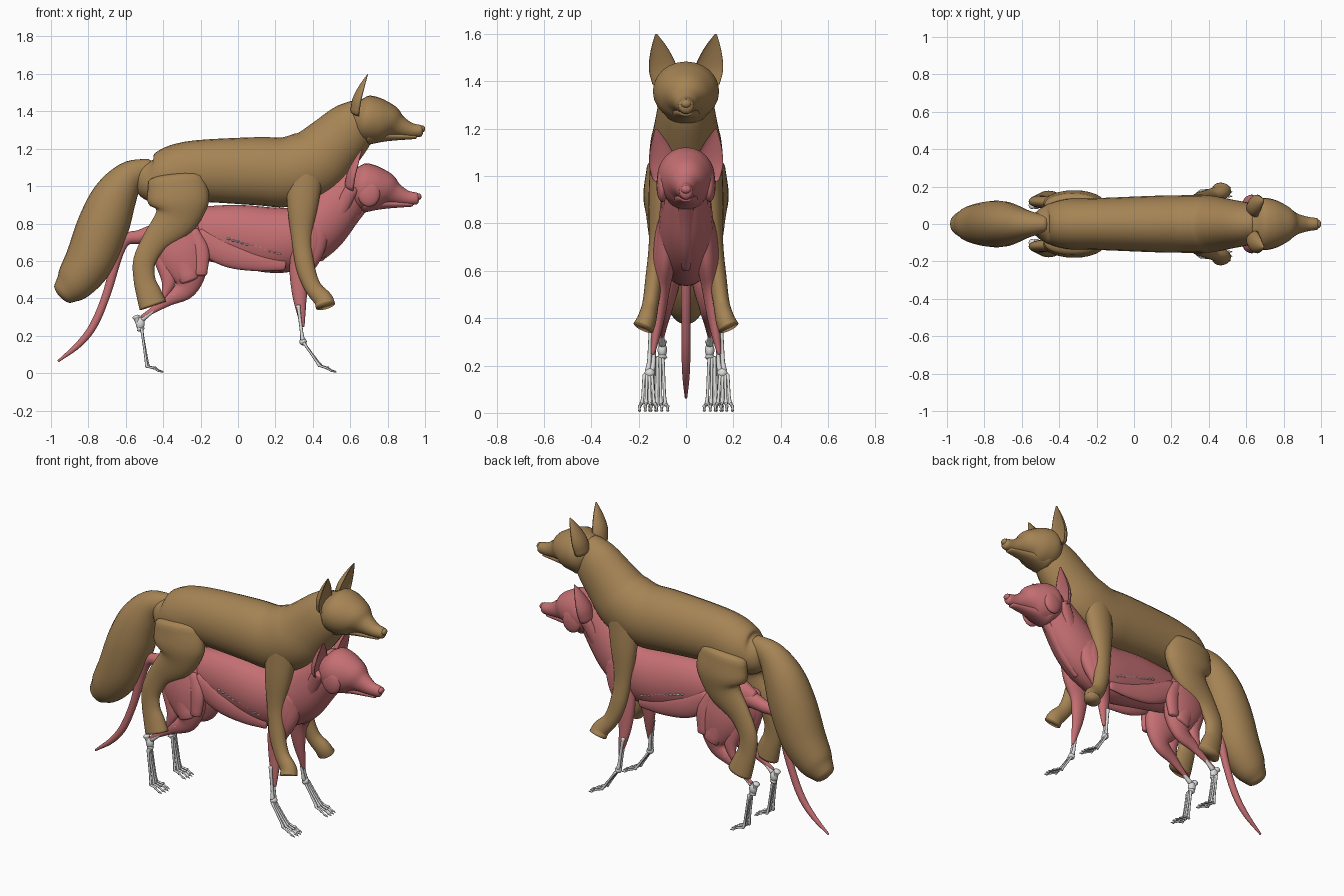
import bpy, bmesh, math, random
from mathutils import Vector

random.seed(4)
if "Cube" in bpy.data.objects:
    bpy.data.objects.remove(bpy.data.objects["Cube"])


def material(name, *rgb):
    mat = bpy.data.materials.new(name)
    mat.use_nodes = True
    mat.diffuse_color = (*rgb, 1)
    mat.node_tree.nodes["Principled BSDF"].inputs["Base Color"].default_value = (*rgb, 1)
    return mat


FUR = material("brown fur", .38, .23, .09)
MUSCLE = material("red muscle", .56, .16, .17)
BONE = material("pale bone", .72, .72, .71)


def finish(bm, name, mat):
    bmesh.ops.recalc_face_normals(bm, faces=bm.faces)
    mesh = bpy.data.meshes.new(name)
    bm.to_mesh(mesh)
    bm.free()
    mesh.materials.append(mat)
    mesh.shade_smooth()
    part = bpy.data.objects.new(name, mesh)
    bpy.context.collection.objects.link(part)
    return part


def mix(pair, t):
    return pair[0] + (pair[1] - pair[0]) * t


def spline(points, steps):
    """Smooth curve through every point, radius included."""
    p = [Vector(q) for q in points]
    p = [p[0] * 2 - p[1]] + p + [p[-1] * 2 - p[-2]]
    curve = []
    for a, b, c, d in zip(p, p[1:], p[2:], p[3:]):
        for k in range(steps):
            t = k / steps
            curve.append(b + ((c - a) * t + (a * 2 - b * 5 + c * 4 - d) * t * t
                              + (b * 3 - a - c * 3 + d) * t ** 3) / 2)
    return curve + [p[-2]]


def loft(name, mat, rings, sides, scoop):
    """Skin elliptical rings given as centre, direction, half width, half depth."""
    bm = bmesh.new()
    loops = []
    for centre, along, wide, deep in rings:
        across = (Vector((0, 1, 0)) - along * along.y).normalized()
        up = along.cross(across)
        loop = []
        for k in range(sides):
            angle = math.tau * k / sides
            rise = math.sin(angle)
            if rise < 0:
                rise *= scoop
            loop.append(bm.verts.new(centre + across * wide * math.cos(angle) + up * deep * rise))
        loops.append(loop)
    for a, b in zip(loops, loops[1:]):
        for k in range(sides):
            bm.faces.new((a[k - 1], a[k], b[k], b[k - 1]))
    bm.faces.new(loops[0])
    bm.faces.new(loops[-1])
    finish(bm, name, mat)


def sides_of(y):
    """Parts off the midline come in mirrored pairs."""
    return (("near_", -1), ("far_", 1)) if any(y) else (("", 1),)


def limb(name, mat, points, y=(0, 0), flat=(1, 1), shift=(0, 0), sides=24, steps=5,
         flat_end=False, scoop=1):
    """Tube through points of x, z, radius; y and width ratio change evenly along it."""
    path = spline(points, steps)
    last = len(path) - 1
    for label, mirror in sides_of(y):
        pos = [Vector((q.x + shift[0], mirror * mix(y, i / last), q.y + shift[1]))
               for i, q in enumerate(path)]
        rings = []
        for i, q in enumerate(path):
            along = (pos[min(i + 1, last)] - pos[max(i - 1, 0)]).normalized()
            deep = max(q.z, .001)
            rings.append((pos[i], along, deep * mix(flat, i / last), deep))

        def dome(ring, sign):
            centre, along, wide, deep = ring
            return [(centre + along * sign * min(wide, deep) * math.sin(a) / 2, along,
                     wide * math.cos(a), deep * math.cos(a)) for a in (.5, .9, 1.2, 1.4)]

        end = [] if flat_end else dome(rings[-1], 1)
        loft(label + name, mat, dome(rings[0], -1)[::-1] + rings + end, sides, scoop)


def ball(name, mat, x, y, z, size):
    for label, mirror in sides_of([y]):
        bm = bmesh.new()
        bmesh.ops.create_uvsphere(bm, u_segments=16, v_segments=10, radius=1)
        part = finish(bm, label + name, mat)
        part.location = x, y * mirror, z
        part.scale = size


def head(name, mat, eye_mat, wide, shift, ear_shift):
    """Skull with muzzle, lower jaw, nose, eyes and hollow ears."""
    dx, dz = shift
    limb(name + "_skull", mat, [(.63, 1.37, .09), (.68, 1.36, .125), (.75, 1.35, .12), (.81, 1.34, .095),
                                (.86, 1.32, .06), (.92, 1.3, .04), (.975, 1.295, .032)],
         flat=(1.13 * wide, wide), shift=shift)
    limb(name + "_lower_jaw", mat, [(.7, 1.28, .06), (.8, 1.27, .03), (.95, 1.264, .012)],
         flat=(1.6 * wide, 2 * wide), shift=shift)
    ball(name + "_nose", mat, .985 + dx, 0, 1.306 + dz, (.016, .022, .018))
    eye_y = .073 * wide
    ball(name + "_eye", eye_mat, .822 + dx, eye_y, 1.372 + dz, (.013, .012, .011))
    for edge in (-.013, .013):
        limb(name + "_eyelid", mat, [(.797, 1.374, .004), (.822, 1.373 + edge, .005), (.844, 1.366, .004)],
             y=(eye_y + .01, eye_y - .01), shift=shift, sides=8)
    limb(name + "_ear", mat, [(.65, 1.4, .05), (.66, 1.46, .048), (.677, 1.53, .03), (.695, 1.597, .004)],
         y=(.086, .126), flat=(1.15, 1.35), shift=ear_shift, scoop=-.35)


# Outer coat: torso and neck, tail, head, legs
limb("coat_torso", FUR, [(-.52, 1.06, .075), (-.46, 1.04, .125), (-.36, 1.05, .16), (-.22, 1.08, .165),
                         (.1, 1.08, .182), (.26, 1.075, .187), (.4, 1.12, .187), (.5, 1.21, .165),
                         (.6, 1.31, .142), (.67, 1.37, .11)], flat=(.85, .8))
limb("coat_tail", FUR, [(-.47, 1.1, .05), (-.58, 1.05, .085), (-.66, .94, .12), (-.72, .79, .138),
                        (-.79, .61, .132), (-.87, .49, .108), (-.93, .43, .07)], flat=(.9, .9))
head("coat_head", FUR, FUR, 1, (0, 0), (0, 0))
limb("coat_hind_leg", FUR, [(-.33, 1.04, .15), (-.32, .92, .165), (-.34, .82, .115), (-.44, .71, .072),
                            (-.5, .6, .06), (-.5, .5, .058), (-.475, .42, .068), (-.455, .36, .074)],
     y=(.105, .13), flat=(.4, .65), flat_end=True)
limb("coat_foreleg", FUR, [(.36, 1.08, .1), (.345, .9, .083), (.34, .72, .054), (.36, .57, .05),
                           (.4, .46, .045), (.455, .395, .05), (.468, .36, .053)],
     y=(.09, .18), flat=(.6, .85), flat_end=True)

# Muscle body: torso and neck, tail, head, legs
limb("muscle_torso", MUSCLE, [(-.46, .76, .05), (-.36, .76, .1), (-.2, .75, .14), (0, .735, .165),
                              (.2, .71, .175), (.33, .73, .165), (.44, .8, .155), (.54, .91, .135),
                              (.62, 1, .11), (.67, 1.01, .08)], flat=(.65, .8))
limb("muscle_tail", MUSCLE, [(-.4, .76, .055), (-.52, .73, .038), (-.62, .69, .03), (-.7, .43, .022),
                             (-.77, .26, .021), (-.85, .155, .017), (-.96, .065, .006)], flat=(.9, .9))
head("muscle_head", MUSCLE, BONE, .87, (-.02, -.362), (-.03, -.4))
limb("muscle_hind_leg", MUSCLE, [(-.33, .78, .12), (-.31, .66, .14), (-.275, .54, .11), (-.285, .45, .06),
                                 (-.37, .395, .035), (-.45, .34, .018), (-.515, .3, .01)],
     y=(.075, .105), flat=(.38, .8))
limb("muscle_foreleg", MUSCLE, [(.4, .8, .1), (.37, .66, .09), (.335, .54, .06), (.33, .42, .04),
                                (.337, .33, .025), (.346, .25, .01)], y=(.075, .14), flat=(.45, .85))

# Separate muscle bellies that give the relief lines
for name, points, y, flat in (
        ("thigh_front", [(-.24, .76, .03), (-.2, .65, .045), (-.2, .53, .035)], (.1, .12), .6),
        ("thigh_middle", [(-.33, .77, .03), (-.31, .64, .055), (-.26, .5, .05)], (.1, .125), .5),
        ("thigh_rear", [(-.43, .74, .03), (-.41, .63, .045), (-.37, .5, .04), (-.4, .4, .01)], (.07, .11), .7),
        ("shoulder", [(.36, .86, .06), (.38, .72, .06), (.36, .58, .035)], (.085, .125), .5),
        ("neck_strap", [(.61, .99, .035), (.54, .86, .04), (.47, .72, .035), (.42, .63, .02)], (.1, .03), .6),
        ("throat", [(.68, .9, .025), (.62, .83, .03), (.53, .7, .025), (.44, .61, .015)], (0, 0), 1.2),
        ("belly_wall", [(-.22, .72, .06), (-.06, .64, .07), (.1, .6, .055), (.25, .58, .03)], (.088, .085), .4)):
    limb(name + "_muscle", MUSCLE, points, y, (flat, flat))
ball("cheek_muscle", MUSCLE, .7, .1, .96, (.06, .025, .07))

# Ragged rib ends along the edge of the belly wall
for i in range(12):
    ball("rib_end", BONE, mix((-.05, .22), i / 11), .112,
         mix((.72, .64), i / 11) + random.uniform(-.004, .004), (.011, .007, .005))


def bone(name, start, end, radius):
    """Shaft with swollen ends, between two x, y, z places."""
    points = [(mix((start[0], end[0]), t), mix((start[2], end[2]), t), radius * swell)
              for t, swell in ((0, 1.4), (.2, 1), (.8, 1), (1, 1.4))]
    limb(name, BONE, points, y=(start[1], end[1]), sides=8, steps=2)


def foot(name, joint, knuckle, tip, y, spread):
    """Four long foot bones, each with two toe bones and a claw."""
    for f in (-1, -.33, .33, 1):
        reach = .012 * (1 - abs(f))
        fan = f * spread
        top = (joint[0], y + fan * .4, joint[1])
        middle = (knuckle[0] + reach, y + fan * .75, knuckle[1])
        toe = (mix((knuckle[0], tip[0]), .5) + reach, y + fan, tip[1] + .016)
        end = (tip[0] - .016 + reach, y + fan, tip[1])
        bone(name + "_long_bone", top, middle, .0065)
        bone(name + "_toe_bone", middle, toe, .006)
        bone(name + "_toe_tip", toe, end, .005)
        limb(name + "_claw", BONE, [(0, 0, .006), (.012, -.002, .004), (.02, -.007, .001)],
             y=(end[1], end[1]), shift=(end[0], end[2]), sides=8, steps=2)


# Lower leg bones
bone("shin_bone", (-.34, .105, .42), (-.51, .1, .29), .011)
bone("heel_bone", (-.545, .1, .3), (-.52, .1, .235), .015)
ball("hock_joint", BONE, -.523, .1, .265, (.024, .02, .032))
foot("hind_foot", (-.515, .235), (-.488, .035), (-.41, .011), .115, .038)
for lane in (-.009, .009):
    bone("forearm_bone", (.322, .135 + lane, .36), (.345, .152 + lane, .18), .009)
ball("wrist_joint", BONE, .348, .153, .168, (.02, .022, .02))
foot("fore_foot", (.353, .16), (.435, .04), (.515, .011), .16, .036)
